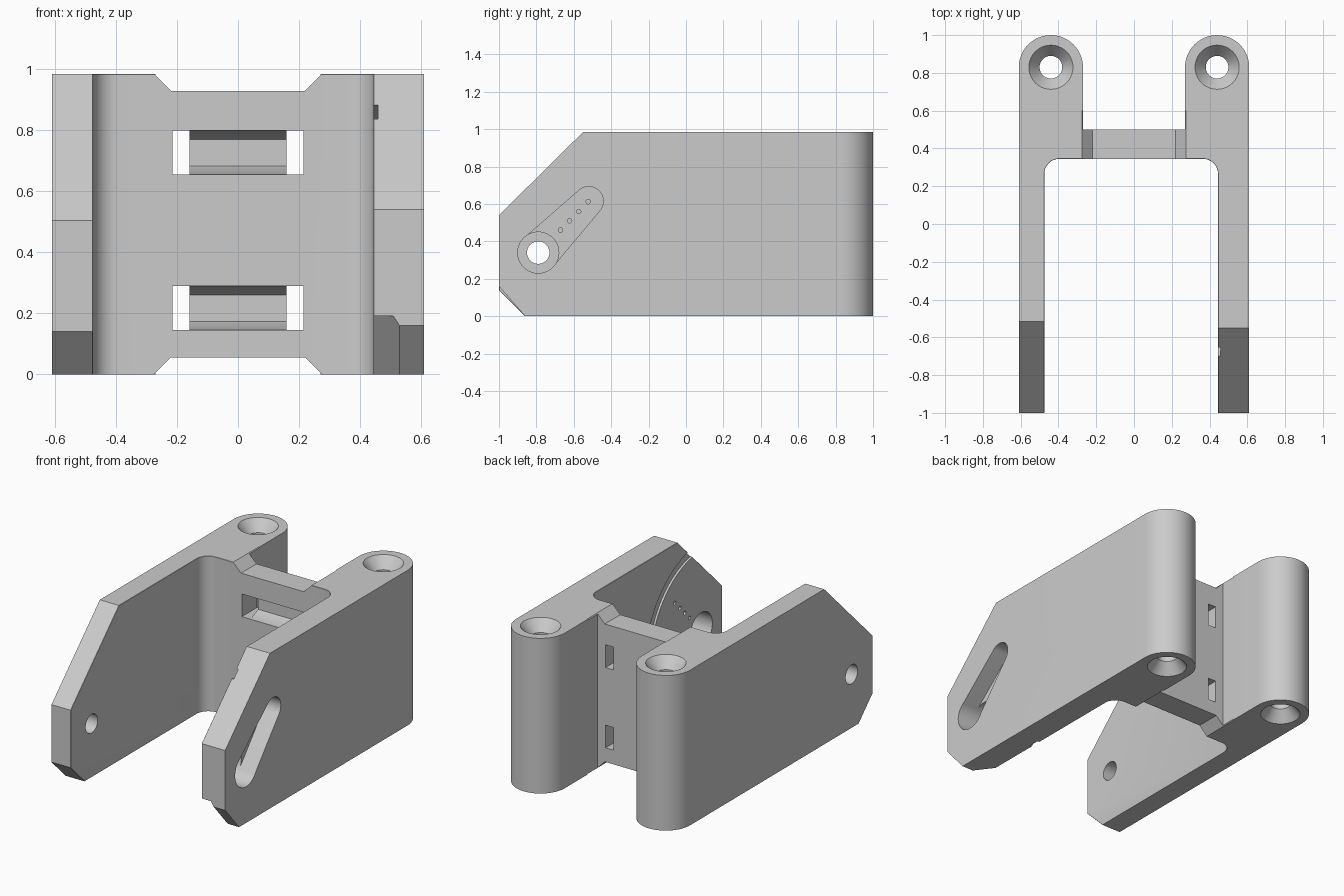
import bpy, bmesh
from math import sin, cos, pi, radians, atan2, hypot

if "Cube" in bpy.data.objects:
    bpy.data.objects.remove(bpy.data.objects["Cube"])

H = 0.985                       # bracket height
LEFT, RIGHT = -0.475, 0.445     # inner walls of the two arms
OUT, BOSS_X, BOSS_Y, BOSS_R = 0.61, 0.44, 0.83, 0.17
PIVOT = (-0.79, 0.34)           # pivot in y, z

grey = bpy.data.materials.new("Grey plastic")
grey.use_nodes = True
COLOUR = (0.6, 0.6, 0.6, 1)
grey.diffuse_color = COLOUR
grey.node_tree.nodes["Principled BSDF"].inputs["Base Color"].default_value = COLOUR


def arc(cx, cy, r, a0, a1, n=24):
    return [(cx + r * cos(radians(a0 + (a1 - a0) * i / n)),
             cy + r * sin(radians(a0 + (a1 - a0) * i / n))) for i in range(n + 1)]


def circle(cx, cy, r, n=40):
    return arc(cx, cy, r, 0, 360, n)[:-1]


PLACE = {"x": lambda a, b, h: (h, a, b),
         "y": lambda a, b, h: (a, h, b),
         "z": lambda a, b, h: (a, b, h)}


def loft(name, sections, axis):
    """Solid through matching outlines given as (outline, height) pairs."""
    bm = bmesh.new()
    rings = [[bm.verts.new(PLACE[axis](a, b, h)) for a, b in pts] for pts, h in sections]
    bm.faces.new(rings[0])
    bm.faces.new(rings[-1])
    for lo, hi in zip(rings, rings[1:]):
        for i in range(len(lo)):
            j = (i + 1) % len(lo)
            bm.faces.new((lo[i], lo[j], hi[j], hi[i]))
    bmesh.ops.recalc_face_normals(bm, faces=bm.faces)
    mesh = bpy.data.meshes.new(name)
    bm.to_mesh(mesh)
    bm.free()
    ob = bpy.data.objects.new(name, mesh)
    bpy.context.collection.objects.link(ob)
    return ob


def prism(name, pts, axis, lo, hi):
    return loft(name, [(pts, lo), (pts, hi)], axis)


def cut(cutter):
    """Subtract a cutter from the bracket and discard it."""
    mod = bracket.modifiers.new("cut", "BOOLEAN")
    mod.operation, mod.solver, mod.object = "DIFFERENCE", "EXACT", cutter
    bpy.context.view_layer.objects.active = bracket
    bpy.ops.object.modifier_apply(modifier=mod.name)
    bpy.data.objects.remove(cutter)


# U-shaped body with two round hinge bosses at the back
fil = 0.08
plan = ([(-OUT, -1), (LEFT, -1)]
        + arc(LEFT + fil, 0.345 - fil, fil, 180, 90, 8)
        + arc(RIGHT - fil, 0.345 - fil, fil, 90, 0, 8)
        + [(RIGHT, -1), (OUT, -1)]
        + arc(BOSS_X, BOSS_Y, BOSS_R, 0, 180)
        + [(BOSS_X - BOSS_R, 0.5), (BOSS_R - BOSS_X, 0.5)]
        + arc(-BOSS_X, BOSS_Y, BOSS_R, 0, 180))
bracket = prism("hinge_bracket", plan, "z", 0, H)
bracket.data.materials.append(grey)

# Sloped front corners of each arm
for x0, x1, z_top, y_top, z_low in ((-0.8, 0, 0.505, -0.515, 0.14), (0, 0.8, 0.54, -0.55, 0.16)):
    s = (H - z_top) / (y_top + 1)
    cut(prism("upper_corner", [(-1.1, z_top - 0.1 * s), (y_top + 0.1, H + 0.1 * s), (-1.1, H + 0.1 * s)],
              "x", x0, x1))
    s = z_low / 0.14
    cut(prism("lower_corner", [(-1.1, z_low + 0.1 * s), (-0.76, -0.1 * s), (-1.1, -0.1 * s)], "x", x0, x1))

# Lowered top and bottom edge of the cross web
for base, d in ((H, 1), (0, -1)):
    cut(prism("web_notch", [(-0.22, base - 0.055 * d), (0.22, base - 0.055 * d),
                            (0.325, base + 0.05 * d), (-0.325, base + 0.05 * d)], "y", 0.2, 0.6))

# Chamfer around the inner walls
bm = bmesh.new()
bm.from_mesh(bracket.data)
bmesh.ops.dissolve_limit(bm, angle_limit=0.01, verts=bm.verts, edges=bm.edges)


def inside(f):
    return all(LEFT - 0.002 < v.co.x < RIGHT + 0.002 and v.co.y < 0.347 for v in f.verts)


def chamfered(e):
    if len(e.link_faces) != 2 or inside(e.link_faces[0]) == inside(e.link_faces[1]):
        return False
    mid = (e.verts[0].co + e.verts[1].co) / 2
    return abs(mid.x) > 0.275 and not (mid.z < 0.01 and mid.y > 0.25)


bmesh.ops.bevel(bm, geom=[e for e in bm.edges if chamfered(e)], offset=0.027,
                segments=1, affect="EDGES", clamp_overlap=True)
bm.to_mesh(bracket.data)
bm.free()

# Hinge pin holes, countersunk at both ends
for x in (-BOSS_X, BOSS_X):
    wide, slim = circle(x, BOSS_Y, 0.117), circle(x, BOSS_Y, 0.06)
    cut(loft("pin_hole", [(wide, -0.02), (wide, 0), (slim, 0.07), (slim, H - 0.07),
                          (wide, H), (wide, H + 0.02)], "z"))

# Strap slots: tapered front pocket with a through opening at each end
for z in (0.217, 0.727):
    def slot(w, h):
        return [(-w, z - h), (w, z - h), (w, z + h), (-w, z + h)]
    cut(loft("strap_pocket", [(slot(0.16, 0.072), 0.3), (slot(0.16, 0.072), 0.36),
                              (slot(0.16, 0.043), 0.43)], "y"))
    for s in (-1, 1):
        ends = [(s * 0.159, z - 0.072), (s * 0.215, z - 0.072), (s * 0.215, z + 0.072), (s * 0.159, z + 0.072)]
        cut(prism("strap_opening", ends, "y", 0.3, 0.6))

# Pivot holes
cut(prism("left_pivot", circle(*PIVOT, 0.06), "x", -0.7, -0.4))
cut(prism("right_pivot", circle(*PIVOT, 0.11), "x", 0.3, 0.7))

# Lever recess in the outer face, with a row of screw holes
tip = (-0.52, 0.615)
dy, dz = tip[0] - PIVOT[0], tip[1] - PIVOT[1]
ang = atan2(dz, dy) * 180 / pi
tilt = 90 - 2
lever = (arc(*tip, 0.078, ang - tilt, ang + tilt, 20)
         + arc(*PIVOT, 0.108, ang + tilt, ang + 360 - tilt, 30))
cut(prism("lever_recess", lever, "x", 0.50, 0.7))
for t in (0.44, 0.62, 0.80, 0.99):
    cut(prism("screw_hole", circle(PIVOT[0] + dy * t, PIVOT[1] + dz * t, 0.012, 12), "x", 0.4, 0.55))

# Curved groove round the pivot on the inner wall
cut(prism("groove", arc(*PIVOT, 0.56, -70, 110, 48) + arc(*PIVOT, 0.505, 110, -70, 48), "x", 0.40, 0.459))

# Broad bevel on the lower inner corner of the right arm
ny, nz = 0.16 / hypot(0.16, 0.14), 0.14 / hypot(0.16, 0.14)


def corner(shift):
    cy, cz = -0.93 + nz * shift, 0.08 - ny * shift
    return [(x, cy + ny * d, cz + nz * d) for x, d in ((0.53, 0), (0.41, 0.12), (0.41, -0.1), (0.53, -0.1))]


wedge = loft("corner_bevel", [([(0, 0), (1, 0), (1, 1), (0, 1)], 0), ([(0, 0), (1, 0), (1, 1), (0, 1)], 1)], "z")
for v, co in zip(wedge.data.vertices, corner(-0.13) + corner(0.3)):
    v.co = co
bm = bmesh.new()
bm.from_mesh(wedge.data)
bmesh.ops.recalc_face_normals(bm, faces=bm.faces)
bm.to_mesh(wedge.data)
bm.free()
cut(wedge)

# Smooth the round walls, keep the edges sharp
bpy.ops.object.select_all(action="DESELECT")
bracket.select_set(True)
bpy.context.view_layer.objects.active = bracket
bpy.ops.object.shade_smooth_by_angle(angle=radians(30))
